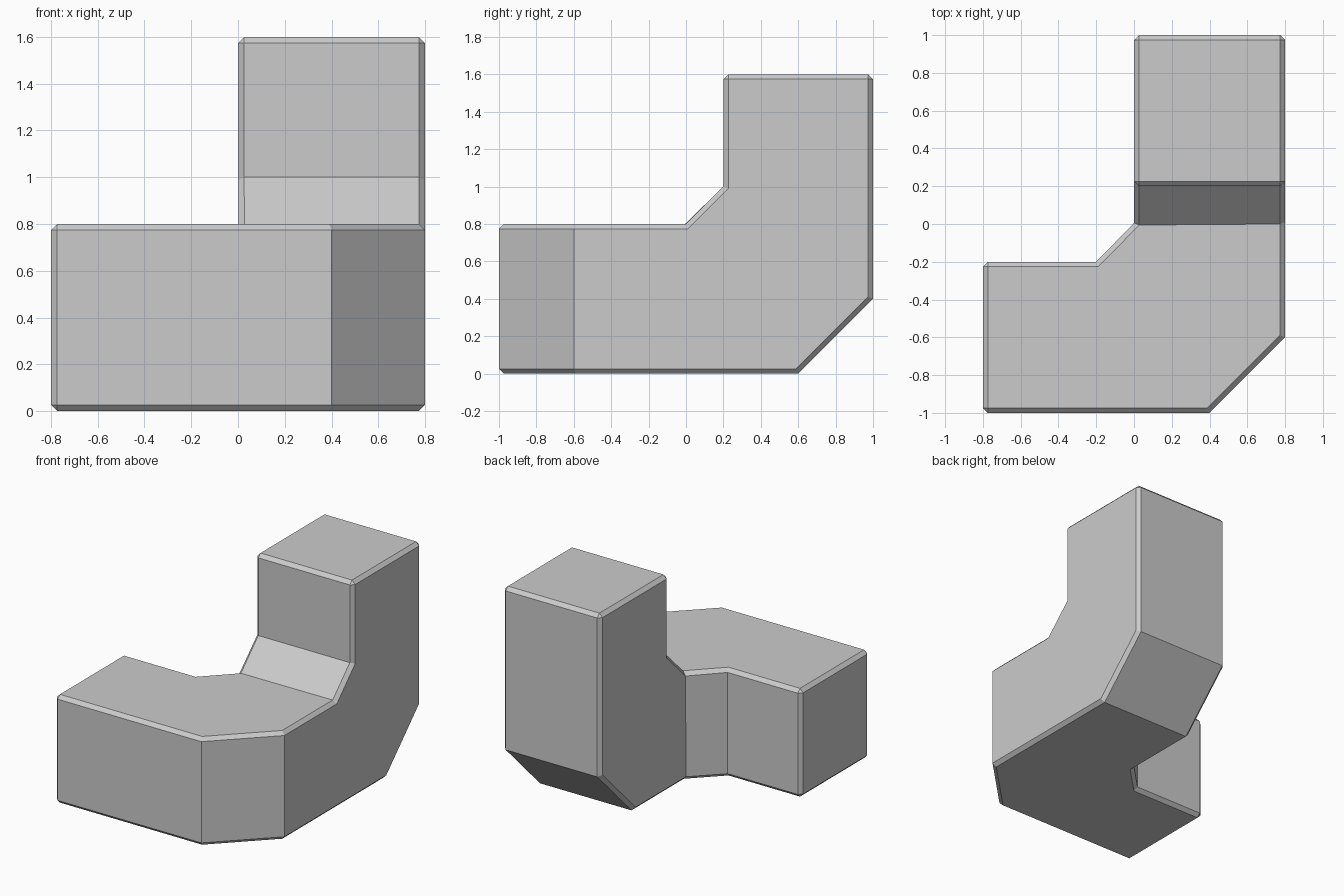
import bpy, bmesh
from math import radians

if "Cube" in bpy.data.objects:
    bpy.data.objects.remove(bpy.data.objects["Cube"])


# Square sections of the lying arm: outer and inner (x, y) points, 0.8 high
def lying(outer, inner):
    return [(*outer, 0), (*inner, 0), (*inner, 0.8), (*outer, 0.8)]


# Square sections of the rising arm: outer and inner (y, z) points, 0.8 wide
def rising(outer, inner):
    return [(0.8, *outer), (0, *outer), (0, *inner), (0.8, *inner)]


sections = [
    lying((-0.8, -1), (-0.8, -0.2)),
    lying((0.4, -1), (-0.2, -0.2)),
    lying((0.8, -0.6), (0, 0)),
    rising((0.6, 0), (0, 0.8)),
    rising((1, 0.4), (0.2, 1)),
    rising((1, 1.6), (0.2, 1.6)),
]

# Bridge the sections into one closed double-bent bar
bm = bmesh.new()
rings = [[bm.verts.new(p) for p in s] for s in sections]
for a, b in zip(rings, rings[1:]):
    for i in range(4):
        j = (i + 1) % 4
        bm.faces.new((a[i], a[j], b[j], b[i]))
bm.faces.new(rings[0])
bm.faces.new(rings[-1])
bmesh.ops.remove_doubles(bm, verts=bm.verts[:], dist=0.0001)
bmesh.ops.recalc_face_normals(bm, faces=bm.faces[:])
bmesh.ops.dissolve_limit(bm, angle_limit=radians(1), verts=bm.verts[:], edges=bm.edges[:])

# Chamfer only the right-angled edges, leaving the bend creases sharp
square_edges = [e for e in bm.edges if e.calc_face_angle(0) > radians(60)]
bmesh.ops.bevel(bm, geom=square_edges, offset=0.026, offset_type='OFFSET',
                segments=1, profile=0.5, affect='EDGES')
bmesh.ops.recalc_face_normals(bm, faces=bm.faces[:])

mesh = bpy.data.meshes.new("bent_square_bar")
bm.to_mesh(mesh)
bm.free()
bpy.context.collection.objects.link(bpy.data.objects.new("bent_square_bar", mesh))
